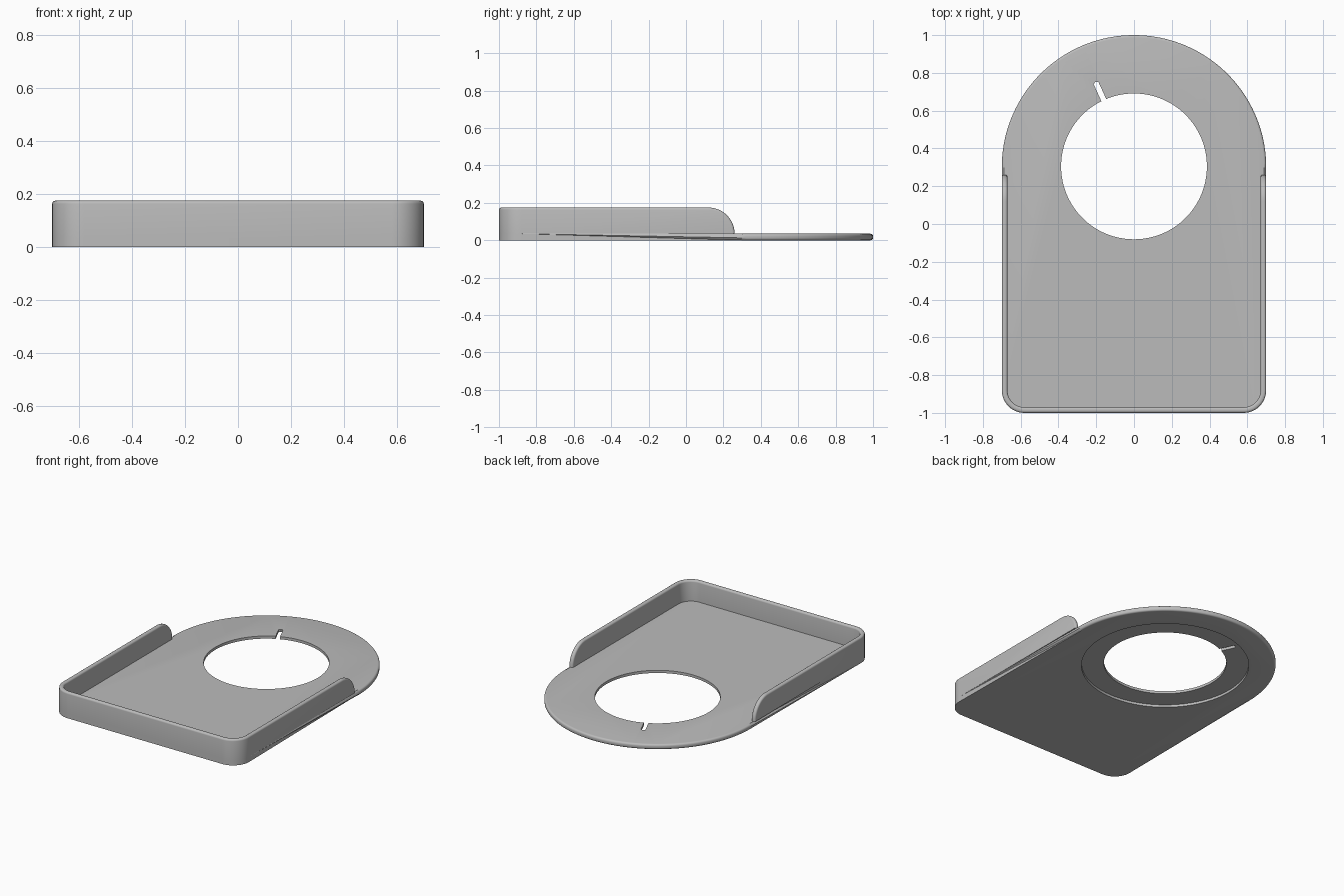
import bpy, bmesh, math
from mathutils import Vector

cube = bpy.data.objects.get("Cube")
if cube:
    bpy.data.objects.remove(cube)

HALF, FLOOR, WALL_H, WALL_T = 0.70, 0.035, 0.175, 0.03
CORNER, END_Y, END_R = 0.12, 0.26, 0.14
RING = Vector((0, 0.305, 0))

grey = bpy.data.materials.new("plain grey")
grey.use_nodes = True
colour = (0.5, 0.5, 0.5, 1)
grey.diffuse_color = colour
grey.node_tree.nodes["Principled BSDF"].inputs["Base Color"].default_value = colour


def arc(cx, cy, r, start, end, steps):
    """Points along an arc, angles in degrees."""
    angles = [math.radians(start + (end - start) * i / steps) for i in range(steps + 1)]
    return [(cx + r * math.cos(a), cy + r * math.sin(a)) for a in angles]


def prism(name, points, depth, place=lambda p: (p[0], p[1], 0), round_edge=None, radius=0.0):
    """Extrude a closed outline along the depth vector, optionally rounding chosen edges."""
    bm = bmesh.new()
    face = bm.faces.new([bm.verts.new(place(p)) for p in points])
    new = bmesh.ops.extrude_face_region(bm, geom=[face])["geom"]
    bmesh.ops.translate(bm, vec=depth, verts=[v for v in new if isinstance(v, bmesh.types.BMVert)])
    bmesh.ops.recalc_face_normals(bm, faces=bm.faces)
    if round_edge:
        edges = [e for e in bm.edges if round_edge(e)]
        bmesh.ops.bevel(bm, geom=edges, offset=radius, segments=4, profile=0.5, affect='EDGES')
    mesh = bpy.data.meshes.new(name)
    bm.to_mesh(mesh)
    bm.free()
    mesh.materials.append(grey)
    obj = bpy.data.objects.new(name, mesh)
    bpy.context.collection.objects.link(obj)
    return obj


def boolean(obj, cutter, operation='DIFFERENCE'):
    mod = obj.modifiers.new(cutter.name, 'BOOLEAN')
    mod.object, mod.operation, mod.solver = cutter, operation, 'EXACT'
    cutter.hide_render = True
    cutter.hide_set(True)


def smooth(obj):
    """Apply the modifiers and smooth the curved faces."""
    bpy.ops.object.select_all(action='DESELECT')
    bpy.context.view_layer.objects.active = obj
    obj.select_set(True)
    for mod in list(obj.modifiers):
        bpy.ops.object.modifier_apply(modifier=mod.name)
    bpy.ops.object.shade_smooth_by_angle(angle=math.radians(30))


def front_corners(half, front, radius):
    x, y = half - radius, front + radius
    return arc(-x, y, radius, 180, 270, 12) + arc(x, y, radius, 270, 360, 12)


# Floor plate: rounded front corners and a semicircular back with a soft edge
def back_rim(edge):
    a, b = (v.co for v in edge.verts)
    return min(a.y, b.y) > 0.29 and abs(a.z - b.z) < 0.001


outline = front_corners(HALF, -1, CORNER) + arc(0, 0.3, HALF, 0, 180, 96)
floor_plate = prism("floor_plate", outline, (0, 0, FLOOR), round_edge=back_rim, radius=0.013)

# Round opening, shallow recess underneath and a narrow slot
def disc(name, radius, bottom, height):
    return prism(name, arc(RING.x, RING.y, radius, 0, 360, 128)[:-1], (0, 0, height),
                 lambda p: (p[0], p[1], bottom))


boolean(floor_plate, disc("opening_cutter", 0.386, -0.1, 0.3))
boolean(floor_plate, disc("recess_cutter", 0.527, -0.1, 0.117))
slot = prism("slot_cutter", [(0.3, -0.014), (0.485, -0.014), (0.492, 0), (0.485, 0.014), (0.3, 0.014)],
             (0, 0, 0.3), lambda p: (p[0], p[1], -0.1))
slot.location = RING
slot.rotation_euler.z = math.radians(114.5)
boolean(floor_plate, slot)

# Rim wall: U-shaped strip whose side ends curve down to the floor
inner = front_corners(HALF - WALL_T, -1 + WALL_T, CORNER - WALL_T)
u_shape = ([(-HALF, 0.5)] + front_corners(HALF, -1, CORNER) + [(HALF, 0.5), (HALF - WALL_T, 0.5)]
           + inner[::-1] + [(WALL_T - HALF, 0.5)])
rim_wall = prism("rim_wall", u_shape, (0, 0, 0.4), lambda p: (p[0], p[1], -0.1))
side = [(-1.2, -0.05)] + [(END_Y, -0.05)] + arc(END_Y - END_R, WALL_H - END_R, END_R, 0, 90, 12) + [(-1.2, WALL_H)]
boolean(rim_wall, prism("wall_profile", side, (2, 0, 0), lambda p: (-1, p[0], p[1])), 'INTERSECT')
bevel = rim_wall.modifiers.new("soft_edges", 'BEVEL')
bevel.width, bevel.segments, bevel.angle_limit = 0.012, 4, math.radians(40)
below = prism("below_floor_cutter", [(-1, -1.5), (1, -1.5), (1, 1.5), (-1, 1.5)], (0, 0, 0.2 + FLOOR),
              lambda p: (p[0], p[1], -0.2))
boolean(rim_wall, below)

bpy.context.view_layer.update()
for part in (floor_plate, rim_wall):
    smooth(part)

# Remove the cutters
for obj in list(bpy.context.collection.objects):
    if obj.name.endswith("_cutter") or obj.name == "wall_profile":
        bpy.data.objects.remove(obj)
